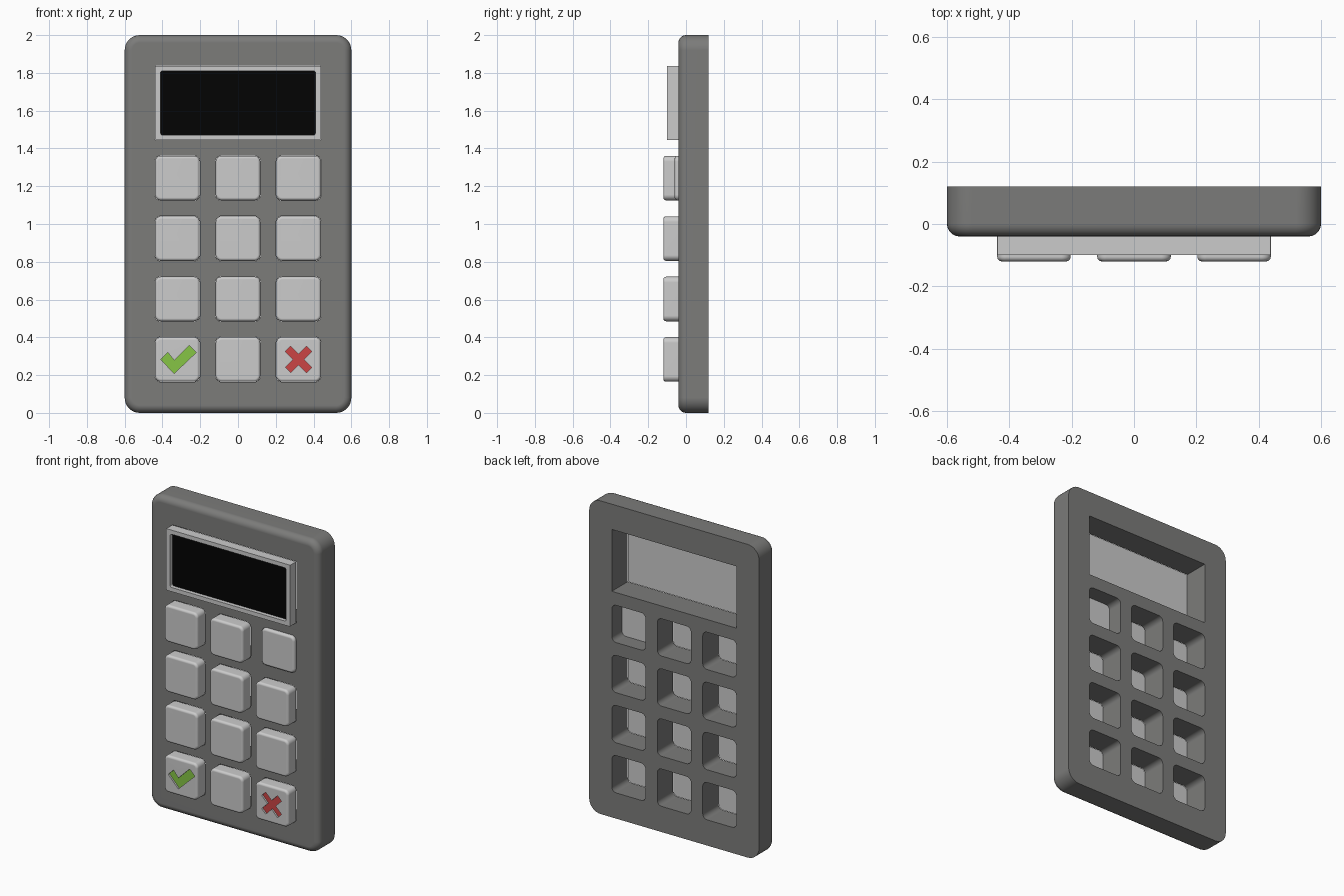
import bpy, bmesh, math

if "Cube" in bpy.data.objects:
    bpy.data.objects.remove(bpy.data.objects["Cube"])


def rounded_rect(cx, cz, w, h, r, seg=6):
    pts = []
    for k, (sx, sz) in enumerate([(1, 1), (-1, 1), (-1, -1), (1, -1)]):
        for i in range(seg + 1):
            a = math.pi / 2 * (k + i / seg)
            pts.append((cx + sx * (w / 2 - r) + r * math.cos(a),
                        cz + sz * (h / 2 - r) + r * math.sin(a)))
    return pts


def prism(name, pts, front, back, bevel=0.0, segments=4):
    """Extrude an XZ outline from front to back, rounding only the front rim."""
    bm = bmesh.new()
    fv = [bm.verts.new((x, front, z)) for x, z in pts]
    bv = [bm.verts.new((x, back, z)) for x, z in pts]
    face = bm.faces.new(fv)
    bm.faces.new(bv[::-1])
    n = len(pts)
    for i in range(n):
        j = (i + 1) % n
        bm.faces.new((fv[j], fv[i], bv[i], bv[j]))
    bmesh.ops.recalc_face_normals(bm, faces=bm.faces[:])
    if bevel:
        bmesh.ops.bevel(bm, geom=list(face.edges), offset=bevel, segments=segments,
                        profile=0.5, affect='EDGES', clamp_overlap=True)
    me = bpy.data.meshes.new(name)
    bm.to_mesh(me)
    bm.free()
    ob = bpy.data.objects.new(name, me)
    bpy.context.collection.objects.link(ob)
    return ob


def activate(ob):
    bpy.ops.object.select_all(action='DESELECT')
    ob.select_set(True)
    bpy.context.view_layer.objects.active = ob


def cut(ob, pts, front, back):
    cutter = prism("cutter", pts, front, back)
    cutter.hide_render = True
    mod = ob.modifiers.new("cut", 'BOOLEAN')
    mod.operation = 'DIFFERENCE'
    mod.solver = 'EXACT'
    mod.object = cutter
    activate(ob)
    bpy.ops.object.modifier_apply(modifier=mod.name)
    bpy.data.objects.remove(cutter)


def smooth(ob):
    activate(ob)
    bpy.ops.object.shade_smooth_by_angle(angle=math.radians(32))
    ob.modifiers.new("normals", 'WEIGHTED_NORMAL').keep_sharp = True


def colour(ob, name, rgb):
    mat = bpy.data.materials.new(name)
    mat.diffuse_color = (*rgb, 1)
    mat.use_nodes = True
    mat.node_tree.nodes["Principled BSDF"].inputs["Base Color"].default_value = mat.diffuse_color
    ob.data.materials.clear()
    ob.data.materials.append(mat)


FACE, BACK = -0.04, 0.12
KEY, PITCH = 0.236, 0.32

# Casing, with openings through to the back
casing = prism("casing", rounded_rect(0, 1, 1.2, 2, 0.08, 8), FACE, BACK, 0.04, 5)
screen_z, screen_w, screen_h = 1.641, 0.88, 0.395
cut(casing, rounded_rect(0, screen_z, screen_w, screen_h, 0.004, 2), -0.2, 0.3)

# Symbols set into the two bottom corner keys
check = [(-.017, -.074), (.10, .037), (.063, .074),
         (-.017, -.005), (-.051, .037), (-.088, 0)]
cross = []
for c, s in [(1, 0), (0, 1), (-1, 0), (0, -1)]:
    for x, z in [(.028, 0), (.070, .042), (.042, .070)]:
        cross.append((c * x - s * z, s * x + c * z))
symbols = {(3, 0): ("check_mark", check, (0.24, 0.56, 0.06)),
           (3, 2): ("cross_mark", cross, (0.6, 0.06, 0.06))}

# Keys in a 3 x 4 grid; the top right one is pressed in
for row in range(4):
    for col in range(3):
        cx, cz = (col - 1) * 0.321, 1.243 - row * PITCH
        cut(casing, rounded_rect(cx, cz, KEY + 0.002, KEY + 0.002, 0.031), -0.2, 0.3)
        push = 0.06 if (row, col) == (0, 2) else 0.0
        front = -0.12 + push
        key = prism(f"key_{row + 1}_{col + 1}", rounded_rect(cx, cz, KEY, KEY, 0.03),
                    front, FACE + push, 0.015, 4)
        if (row, col) in symbols:
            name, outline, rgb = symbols[row, col]
            pts = [(cx + x, cz + z) for x, z in outline]
            cut(key, pts, front - 0.05, front + 0.015)
            mark = prism(name, pts, front + 0.011, front + 0.02)
            colour(mark, name, rgb)
        smooth(key)
smooth(casing)
colour(casing, "casing_grey", (0.2, 0.2, 0.195))

# Screen frame with a shallow recess and dark panel
frame = prism("screen_frame", rounded_rect(0, screen_z, screen_w - .002, screen_h - .002, .004, 2),
              -0.10, FACE)
opening = rounded_rect(0, screen_z, 0.82, 0.34, 0.012)
cut(frame, opening, -0.2, -0.07)
smooth(frame)
panel = prism("screen_panel", opening, -0.075, -0.065)
colour(panel, "screen_black", (0.001, 0.001, 0.001))
